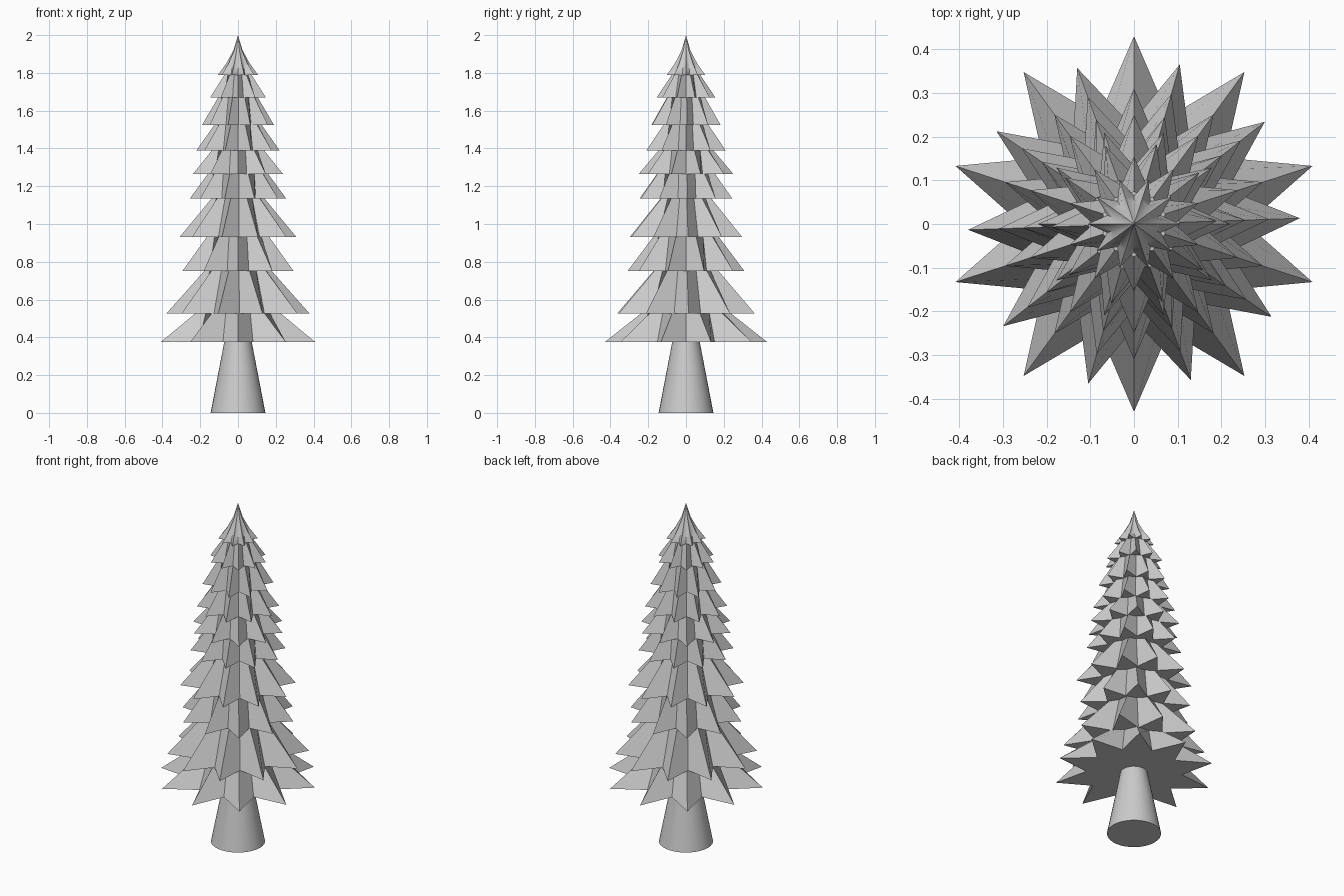
import bpy, bmesh
from math import sin, cos, pi, radians

if "Cube" in bpy.data.objects:
    bpy.data.objects.remove(bpy.data.objects["Cube"])

POINTS = 10


def ring(bm, z, tip, valley, turn):
    """Star ring alternating tip and valley radii."""
    verts = []
    for i in range(POINTS * 2):
        a = radians(turn) + i * pi / POINTS
        r = valley if i % 2 else tip
        verts.append(bm.verts.new((r * cos(a), r * sin(a), z)))
    return verts


def finish(name, bm, angle):
    bmesh.ops.recalc_face_normals(bm, faces=bm.faces)
    me = bpy.data.meshes.new(name)
    bm.to_mesh(me)
    bm.free()
    ob = bpy.data.objects.new(name, me)
    bpy.context.collection.objects.link(ob)
    bpy.ops.object.select_all(action='DESELECT')
    ob.select_set(True)
    bpy.context.view_layer.objects.active = ob
    bpy.ops.object.shade_smooth_by_angle(angle=radians(angle))


def tier(name, rings, turn, apex=None):
    """Loft star rings (z, tip radius, valley radius), capped below and above."""
    bm = bmesh.new()
    loops = [ring(bm, *r, turn) for r in rings]
    n = POINTS * 2
    bm.faces.new(loops[0])
    for lo, hi in zip(loops, loops[1:]):
        for i in range(n):
            j = (i + 1) % n
            bm.faces.new((lo[i], lo[j], hi[j], hi[i]))
    if apex:
        top = bm.verts.new((0, 0, apex))
        for i in range(n):
            bm.faces.new((loops[-1][i], loops[-1][(i + 1) % n], top))
    else:
        bm.faces.new(loops[-1])
    finish(name, bm, 50)


# Trunk
bm = bmesh.new()
bmesh.ops.create_cone(bm, cap_ends=True, segments=32, radius1=0.145, radius2=0.073, depth=0.375)
bmesh.ops.translate(bm, verts=bm.verts, vec=(0, 0, 0.1875))
finish("trunk", bm, 40)

# Branch tiers: bottom height, tip radius, top radius, rotation
tiers = [
    (0.375, 0.43, 0.24, 18), (0.525, 0.38, 0.18, 2),
    (0.75, 0.31, 0.175, 18), (0.93, 0.31, 0.14, 2),
    (1.135, 0.255, 0.16, 2), (1.265, 0.25, 0.145, 18),
    (1.39, 0.22, 0.125, 0), (1.525, 0.19, 0.105, 2),
    (1.67, 0.155, 0.075, 18),
]
heights = [t[0] for t in tiers] + [1.79]
for k, (z, r, top, turn) in enumerate(tiers):
    tier(f"branch_tier_{k + 1}",
         [(z, r, r * 0.6), (heights[k + 1], top, top * 0.88)], turn)

# Crown with a concave, pointed top
tier("crown", [(1.79, 0.106, 0.064), (1.85, 0.062, 0.048), (1.92, 0.024, 0.021)], 0, apex=2.0)
